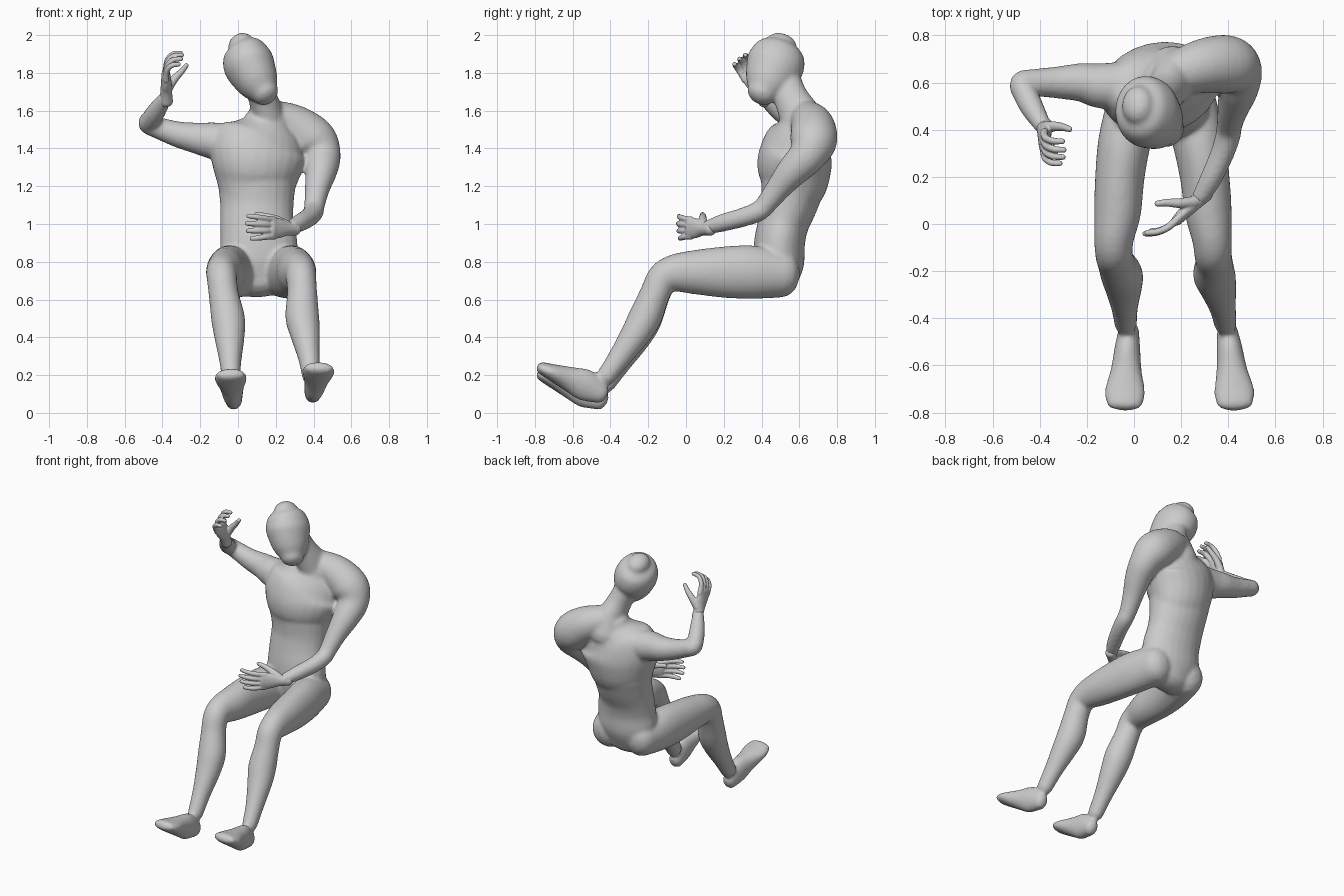
import bpy, bmesh, math
from mathutils import Vector as V


def spline(pts, n=4):
    """Catmull-Rom through (x, y, z, radius_side[, radius_depth])."""
    pts = [tuple(p) + ((p[3],) if len(p) == 4 else ()) for p in pts]
    out = []
    for i in range(len(pts) - 1):
        a, b, c, d = pts[max(i - 1, 0)], pts[i], pts[i + 1], pts[min(i + 2, len(pts) - 1)]
        for k in range(n):
            t = k / n
            out.append([0.5 * (2 * q + (r - p) * t + (2 * p - 5 * q + 4 * r - s) * t * t
                               + (3 * q - p - 3 * r + s) * t ** 3) for p, q, r, s in zip(a, b, c, d)])
    return out + [list(pts[-1])]


def tube(bm, pts, side=(1, 0, 0), seg=24):
    """Loft elliptical rings along a path and close it with rounded ends."""
    P = spline(pts)
    C = [V(p[:3]) for p in P]
    T = [(C[min(i + 1, len(C) - 1)] - C[max(i - 1, 0)]).normalized() for i in range(len(C))]
    secs = [(C[i], T[i], P[i][3], P[i][4]) for i in range(len(C))]
    dome = [math.radians(a) for a in (15, 40, 65)]

    def cap(sec, sign):
        c, t, ra, rb = sec
        h = 0.8 * min(ra, rb)
        return [(c + t * sign * h * math.cos(a), t, ra * math.sin(a), rb * math.sin(a)) for a in dome]
    secs = cap(secs[0], -1) + secs + cap(secs[-1], 1)[::-1]
    u = V(side)
    rings = []
    for c, t, ra, rb in secs:
        u = (u - t * u.dot(t)).normalized()
        v = t.cross(u)
        rings.append([bm.verts.new(c + u * ra * math.cos(2 * math.pi * k / seg)
                                   + v * rb * math.sin(2 * math.pi * k / seg)) for k in range(seg)])
    for a, b in zip(rings, rings[1:]):
        for k in range(seg):
            j = (k + 1) % seg
            bm.faces.new((a[k], a[j], b[j], b[k]))
    bm.faces.new(rings[0][::-1])
    bm.faces.new(rings[-1])


def finish(bm, name, voxel, smooth):
    """Fuse overlapping lofts into one smooth skin."""
    me = bpy.data.meshes.new(name)
    bmesh.ops.recalc_face_normals(bm, faces=bm.faces)
    bm.to_mesh(me)
    bm.free()
    me.shade_smooth()
    ob = bpy.data.objects.new(name, me)
    bpy.context.collection.objects.link(ob)
    r = ob.modifiers.new("fuse", 'REMESH')
    r.mode = 'VOXEL'
    r.voxel_size = voxel
    r.use_smooth_shade = True
    s = ob.modifiers.new("soften", 'SMOOTH')
    s.factor = 0.5
    s.iterations = smooth


body = bmesh.new()

# pelvis and abdomen
tube(body, [(.12, .48, .70, .16, .11), (.11, .49, .79, .205, .135), (.11, .495, .90, .205, .135),
            (.10, .515, 1.0, .195, .135), (.10, .545, 1.1, .195, .15), (.10, .565, 1.2, .205, .17)])
# chest, turned towards its left
tube(body, [(.10, .55, 1.14, .19, .15), (.10, .57, 1.22, .215, .18), (.105, .575, 1.32, .25, .195),
            (.115, .585, 1.40, .26, .18), (.14, .60, 1.47, .21, .145), (.155, .61, 1.53, .13, .11)],
     side=(1, .27, .1))
# neck
tube(body, [(.165, .64, 1.47, .12, .12), (.155, .60, 1.58, .09, .11), (.13, .555, 1.67, .076, .092),
            (.09, .52, 1.77, .075, .085)])
# head, tilted and looking down
tube(body, [(.016, .505, 1.952, .07, .085), (.03, .495, 1.92, .113, .132), (.055, .475, 1.85, .136, .155),
            (.09, .445, 1.78, .122, .137), (.12, .42, 1.73, .102, .112), (.143, .40, 1.695, .074, .08)])
# lowered left arm
tube(body, [(.16, .63, 1.57, .09), (.29, .67, 1.52, .115), (.40, .675, 1.44, .125), (.445, .64, 1.36, .10),
            (.44, .565, 1.28, .085), (.42, .49, 1.19, .067), (.405, .42, 1.10, .055), (.40, .38, 1.065, .054),
            (.375, .30, 1.035, .051), (.325, .19, 1.005, .047), (.28, .11, .98, .037)], side=(0, 0, 1))
# raised right arm
tube(body, [(.08, .60, 1.42, .10), (-.12, .585, 1.44, .098), (-.22, .60, 1.455, .083), (-.32, .60, 1.475, .069),
            (-.42, .60, 1.508, .058), (-.475, .595, 1.53, .054), (-.46, .55, 1.555, .053),
            (-.43, .49, 1.60, .05), (-.383, .41, 1.67, .036)], side=(0, 1, 0))

# legs and feet: shared side profile (y, z, half width, half depth), own x path
LEG = [(.51, .735, .115, .125), (.35, .745, .112, .142), (.2, .745, .105, .136), (.05, .745, .10, .118),
       (-.06, .74, .085, .10), (-.125, .71, .08, .085), (-.165, .63, .08, .08), (-.215, .51, .09, .088),
       (-.265, .42, .08, .08), (-.35, .295, .058, .062), (-.425, .19, .048, .052)]
FOOT = [(-.45, .10, .044, .055), (-.53, .145, .055, .085), (-.62, .18, .066, .066),
        (-.71, .215, .087, .045), (-.765, .238, .078, .033)]
for leg_x, foot_x, dz in (
        ((.0, -.04, -.06, -.07, -.085, -.085, -.075, -.052, -.045, -.04, -.035), (-.022, -.028, -.033, -.038, -.04), -.035),
        ((.235, .275, .30, .315, .33, .335, .34, .34, .355, .375, .388), (.395, .405, .415, .425, .428), .0)):
    n = len(LEG) - 1
    tube(body, [(x, y, z + dz * max(0, i - 5) / (n - 5), a, b)
                for i, (x, (y, z, a, b)) in enumerate(zip(leg_x, LEG))])
    tube(body, [(x, y, z + dz, a, b) for x, (y, z, a, b) in zip(foot_x, FOOT)])
finish(body, "body", .01, 14)


def hand(name, wrist, d, w, n, curl):
    """d: towards the fingers, w: towards the thumb side, n: palm facing."""
    bm = bmesh.new()
    wrist, d, w, n = V(wrist), V(d).normalized(), V(w).normalized(), V(n).normalized()

    def path(pts):
        return [tuple(wrist + d * a + n * b + w * c) + tuple(r) for a, b, c, *r in pts]
    # palm
    tube(bm, path([(-.03, 0, 0, .036, .036), (.03, 0, 0, .038, .031), (.08, 0, 0, .052, .028),
                   (.14, -.002, 0, .059, .022)]), side=w)
    # fingers, little to index
    for off, size in ((-.045, .8), (-.015, .95), (.015, 1), (.045, .93)):
        tube(bm, path([(.12, 0, off, .017)] + [(.145 + a * size, b * size, off * (1 + 2.5 * a), r)
                                               for (a, b), r in zip(curl, (.0165, .0155, .0145, .0125))]),
             side=w, seg=12)
    # thumb
    tube(bm, path([(.03, .005, .02, .026), (.075, .04, .048, .022), (.115, .08, .064, .017),
                   (.15, .108, .072, .013)]), side=w, seg=12)
    finish(bm, name, .005, 4)


hand("left_hand", (.28, .11, .975), (-.73, -.68, .03), (0, 0, 1), (-.68, .73, 0),
     ((.01, 0), (.05, .004), (.095, .022), (.13, .05)))
hand("right_hand", (-.38, .405, 1.675), (0, -.45, .89), (0, .89, .45), (1, 0, 0),
     ((.01, 0), (.05, .008), (.085, .038), (.092, .085)))
